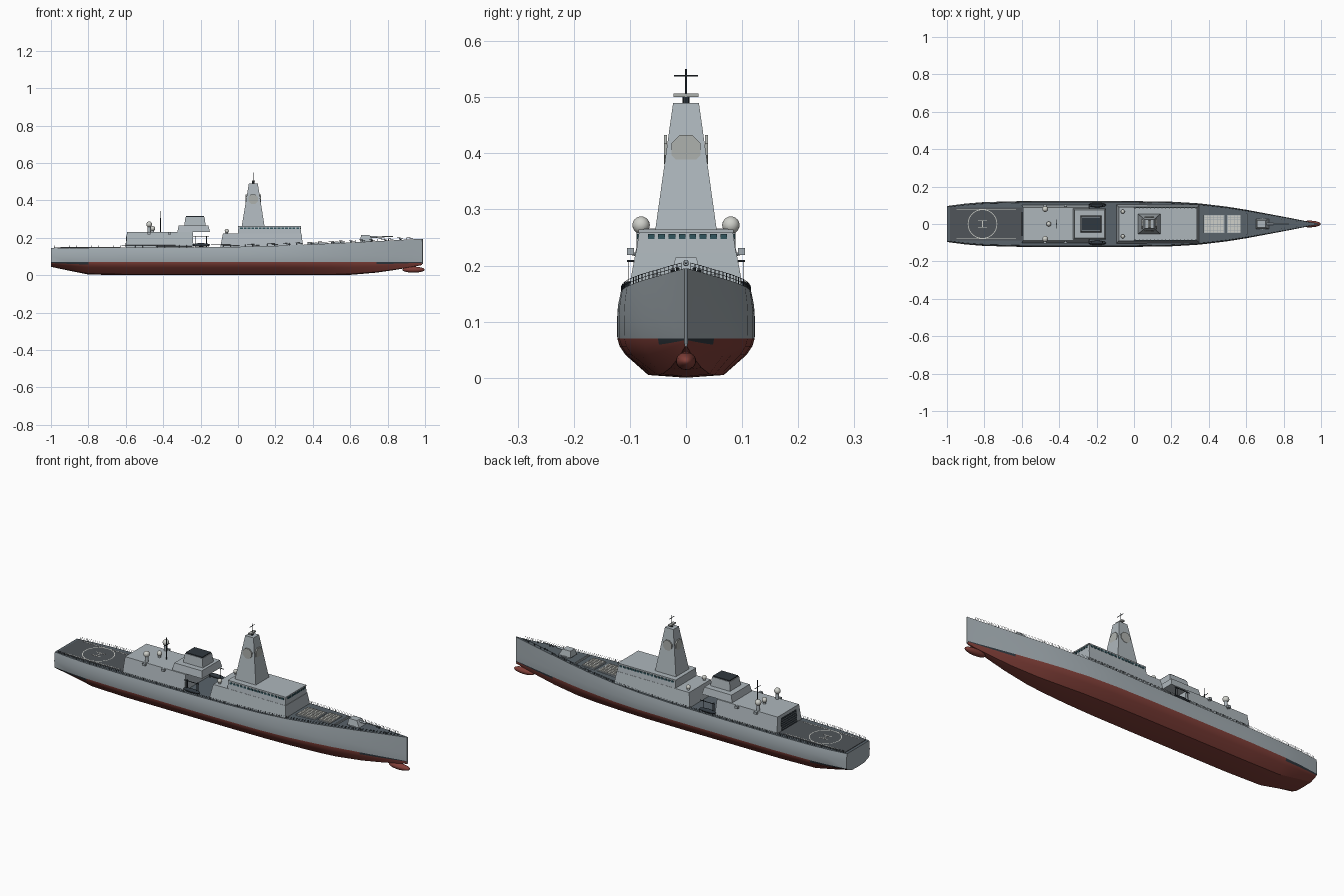
import bpy, bmesh, math
from mathutils import Matrix, Vector

if "Cube" in bpy.data.objects:
    bpy.data.objects.remove(bpy.data.objects["Cube"])


def mat(name, r, g, b):
    m = bpy.data.materials.new(name)
    m.diffuse_color = (r, g, b, 1)
    m.use_nodes = True
    m.node_tree.nodes["Principled BSDF"].inputs["Base Color"].default_value = m.diffuse_color
    return m


GREY = mat("hull_grey", .36, .41, .44)
LIGHT = mat("structure_grey", .42, .47, .50)
RED = mat("antifouling_red", .22, .05, .04)
DARK = mat("dark", .03, .04, .05)
DECK = mat("deck", .10, .125, .145)
PAD = mat("flight_deck", .08, .09, .10)
GLASS = mat("glass", .03, .09, .11)
PALE = mat("pale", .62, .63, .59)
PANEL = mat("panel", .42, .44, .42)


def finish(name, bm, *mats):
    bmesh.ops.recalc_face_normals(bm, faces=bm.faces)
    me = bpy.data.meshes.new(name)
    bm.to_mesh(me)
    bm.free()
    ob = bpy.data.objects.new(name, me)
    bpy.context.collection.objects.link(ob)
    for m in mats:
        me.materials.append(m)
    return ob


def add_block(bm, x0, x1, y0, y1, z0, z1, aft=0, fore=0, side=0):
    """Box whose top is pulled in at the aft end, fore end and sides."""
    lo = [bm.verts.new(p) for p in ((x0, y0, z0), (x1, y0, z0), (x1, y1, z0), (x0, y1, z0))]
    hi = [bm.verts.new(p) for p in ((x0+aft, y0+side, z1), (x1-fore, y0+side, z1),
                                    (x1-fore, y1-side, z1), (x0+aft, y1-side, z1))]
    bm.faces.new(lo)
    bm.faces.new(hi)
    for i in range(4):
        j = (i+1) % 4
        bm.faces.new((lo[i], lo[j], hi[j], hi[i]))


def blocks(name, items, m):
    bm = bmesh.new()
    for it in items:
        add_block(bm, *it)
    return finish(name, bm, m)


def add_rod(bm, a, b, r, n=8, r2=None):
    a, b = Vector(a), Vector(b)
    d = b-a
    M = Matrix.Translation((a+b)/2) @ d.to_track_quat('Z', 'Y').to_matrix().to_4x4()
    bmesh.ops.create_cone(bm, cap_ends=True, segments=n, radius1=r, radius2=r if r2 is None else r2,
                          depth=d.length, matrix=M)


def rods(name, items, m):
    bm = bmesh.new()
    for it in items:
        add_rod(bm, *it)
    return finish(name, bm, m)


def ball(name, c, s, m):
    bm = bmesh.new()
    bmesh.ops.create_uvsphere(bm, u_segments=20, v_segments=12, radius=1,
                              matrix=Matrix.Translation(c) @ Matrix.Diagonal((*s, 1)))
    for f in bm.faces:
        f.smooth = True
    return finish(name, bm, m)


# hull stations: x, half beam, keel height, deck height
ST = [(-1, .096, .045, .147), (-.9, .109, .024, .147), (-.8, .117, .004, .147), (-.6, .122, 0, .148),
      (-.3, .1225, 0, .149), (0, .122, 0, .152), (.2, .119, 0, .157), (.35, .110, 0, .163),
      (.5, .092, 0, .170), (.6, .076, .002, .175), (.74, .050, .014, .182), (.85, .029, .030, .188),
      (.93, .013, .044, .192), (.985, .003, .055, .195)]


def at(x, k):
    for a, b in zip(ST, ST[1:]):
        if x <= b[0]:
            return a[k]+(b[k]-a[k])*(x-a[0])/(b[0]-a[0])
    return ST[-1][k]


EDGE = .955
bm = bmesh.new()
rings = []
for x, b, k, d in ST:
    below = [(f*b, k+t*(.07-k)) for f, t in ((0, 0), (.55, .07), (.88, .58), (.965, .8), (1, 1))]
    half = below+[(b*1.003, .105), (b*.99, .105+(d-.105)*.55), (b*EDGE, d)]
    ring = half+[(0, d)]+[(-y, z) for y, z in half[:0:-1]]
    rings.append([bm.verts.new((x, y, z)) for y, z in ring])
n = len(rings[0])
for a, b in zip(rings, rings[1:]):
    for i in range(n):
        f = bm.faces.new((a[i], b[i], b[(i+1) % n], a[(i+1) % n]))
        s = min(i, n-1-i)
        f.material_index = 1 if s < 4 else (2 if s == 7 else 0)
        xc = (a[0].co.x+b[0].co.x)/2
        if s == 3 and (xc > .74 or xc < -.83):
            f.material_index = 3
        f.smooth = s != 7
bm.faces.new(rings[0])
bm.faces.new(rings[-1])
hull = finish("hull", bm, GREY, RED, DECK, DARK)
bpy.context.view_layer.objects.active = hull
hull.select_set(True)
bpy.ops.object.shade_smooth_by_angle(angle=math.radians(25))
rods("stem_bar", [((.984, 0, .06), (.984, 0, .195), .004)], GREY)
ball("bow_bulb", (.938, 0, .03), (.060, .018, .016), RED)

# deck railing
bm = bmesh.new()
xs = [-.98+i*.0392 for i in range(50)]
for s in (-1, 1):
    pts = [Vector((x, s*max(at(x, 1)*EDGE-.002, .002), at(x, 3))) for x in xs]
    for p in pts:
        add_rod(bm, p, p+Vector((0, 0, .012)), .0008, 5)
    for h in (.006, .012):
        for p, q in zip(pts, pts[1:]):
            add_rod(bm, p+Vector((0, 0, h)), q+Vector((0, 0, h)), .0005, 4)
finish("deck_railing", bm, DARK)

# flight deck and markings
blocks("flight_deck", [(-.985, -.6, -.088, .088, .145, .1492)], PAD)
bm = bmesh.new()
N = 40
ring = [[bm.verts.new((-.81+r*math.cos(2*math.pi*i/N), r*math.sin(2*math.pi*i/N), .1498))
         for i in range(N)] for r in (.075, .079)]
for i in range(N):
    j = (i+1) % N
    bm.faces.new((ring[0][i], ring[0][j], ring[1][j], ring[1][i]))
finish("landing_circle", bm, PALE)
marks = [(-.835, -.785, s*.018-.002, s*.018+.002, .149, .1498) for s in (-1, 1)]
marks += [(-.812, -.808, -.018, .018, .149, .1498)]
marks += [(-.95, -.63, s*.078-.0015, s*.078+.0015, .149, .1498) for s in (-1, 1)]
blocks("landing_marks", marks, PALE)

# forward superstructure and bridge
blocks("forward_superstructure", [(-.095, .348, -.104, .104, .148, .222, .014, .008, .014)], LIGHT)
blocks("bridge", [(0, .338, -.089, .089, .222, .258, .002, .004, .005)], LIGHT)
blocks("bridge_roof", [(0, .337, -.085, .085, .258, .264)], LIGHT)
win = [(.332, .3375, -.068+i*.0185, -.056+i*.0185, .247, .256) for i in range(8)]
for s in (-1, 1):
    win += [(.012+i*.02, .026+i*.02, s*.0855-.0015, s*.0855+.0015, .247, .256) for i in range(16)]
blocks("bridge_windows", win, GLASS)

# main mast with array panels
blocks("main_mast", [(.02, .142, -.055, .055, .262, .49, .038, .036, .032)], LIGHT)
P = []
for s in (-1, 1):
    P += [((.081, s*.034, .407), (.081, s*.0395, .407), .028, 8),
          ((.081+s*.034, 0, .407), (.081+s*.041, 0, .407), .028, 8)]
bm = bmesh.new()
for a, b, r, k in P:
    a, b = Vector(a), Vector(b)
    d = (b-a).normalized()
    up = Vector((0, 0, 1))
    q = Matrix((up.cross(d), up, d)).transposed().to_4x4()
    M = Matrix.Translation((a+b)/2) @ q @ Matrix.Rotation(math.pi/8, 4, 'Z')
    bmesh.ops.create_cone(bm, cap_ends=True, segments=k, radius1=r, radius2=r, depth=(b-a).length, matrix=M)
finish("radar_panels", bm, PANEL)
rods("mast_pole", [((.082, 0, .488), (.082, 0, .5), .006), ((.082, 0, .5), (.082, 0, .55), .0016),
                   ((.082, -.021, .538), (.082, .021, .538), .0014)], DARK)
blocks("search_radar", [(.074, .090, -.022, .022, .5, .507)], PANEL)

# hangar
blocks("hangar", [(-.6, -.238, -.102, .102, .147, .23, .006, .004, .013)], LIGHT)
blocks("hangar_door", [(-.602, -.59, -.064, .064, .15, .213, .005, 0, 0)], DARK)
blocks("hangar_door_slats", [(-.603+i*.0009, -.59, -.064, .064, .158+i*.011, .1592+i*.011)
                             for i in range(5)], GREY)

# funnel
blocks("funnel_base", [(-.325, -.15, -.083, .083, .230, .266, .008, .008, .008)], LIGHT)
blocks("funnel", [(-.287, -.173, -.045, .045, .266, .312, .006, .006, .006)], LIGHT)
blocks("funnel_cap", [(-.278, -.182, -.036, .036, .311, .317)], DARK)

# boats and davits
for s, tag in ((-1, "starboard"), (1, "port")):
    ball("boat_"+tag, (-.197, s*.101, .162), (.048, .012, .010), DARK)
    rods("davit_"+tag, [((x, s*.092, .148), (x, s*.092, .208), .002) for x in (-.228, -.168)] +
         [((x, s*.092, .208), (x, s*.105, .208), .002) for x in (-.228, -.168)] +
         [((-.24, s*.103, .208), (-.155, s*.103, .208), .002)] +
         [((x, s*.103, .165), (x, s*.103, .208), .0008) for x in (-.228, -.168)], DARK)

# radomes on pedestals
domes = [(-.475, s*.08, .272, .0155, .228) for s in (-1, 1)]
domes += [(-.06, s*.066, .237, .011, .22) for s in (-1, 1)]
domes += [(-.456, 0, .250, .013, .228)]
for i, (x, y, z, r, b) in enumerate(domes):
    ball(f"radome_{i}", (x, y, z), (r, r, r), PALE)
    rods(f"radome_pedestal_{i}", [((x, y, b), (x, y, z-r*.6), r*.55, 12)], LIGHT)

# aft pole mast and launchers
rods("aft_mast", [((-.415, 0, .228), (-.415, 0, .343), .003, 8, .0015),
                  ((-.415, -.025, .305), (-.415, .025, .305), .0014)], DARK)
blocks("decoy_launchers", [(x-.008, x+.008, s*.099-.0065, s*.099+.0065, .219, .231)
                           for x in (-.475, -.365) for s in (-1, 1)], GREY)
rods("launcher_supports", [((x, s*.087, .219), (x, s*.099, .222), .003)
                           for x in (-.475, -.365) for s in (-1, 1)], GREY)

# vertical launch cells
blocks("launcher_deck", [(.372, .483, -.049, .049, .158, .172), (.498, .57, -.049, .049, .164, .177)], GREY)
cells = []
for x0, nx, z in ((.376, 6, .172), (.502, 4, .177)):
    cells += [(x0+i*.0175, x0+i*.0175+.0145, -.046+j*.0116, -.0365+j*.0116, z-.001, z+.0025)
              for i in range(nx) for j in range(8)]
blocks("launch_hatches", [c for c in cells], PALE)

# bow gun and deck fittings
rods("gun_ring", [((.687, 0, .174), (.687, 0, .184), .031, 20)], GREY)
blocks("gun_turret", [(.652, .722, -.026, .026, .183, .214, .006, .018, .007)], LIGHT)
rods("gun_barrel", [((.705, 0, .204), (.745, 0, .205), .005, 12), ((.74, 0, .205), (.828, 0, .207), .0028, 12)], GREY)
blocks("breakwater", [(.60, .606, -.056, .056, .172, .184)], GREY)
rods("bollards", [((x, s*at(x, 1)*.6, at(x, 3)-.001), (x, s*at(x, 1)*.6, at(x, 3)+.007), .003)
                  for x in (.79, .805, .87) for s in (-1, 1)], DARK)
